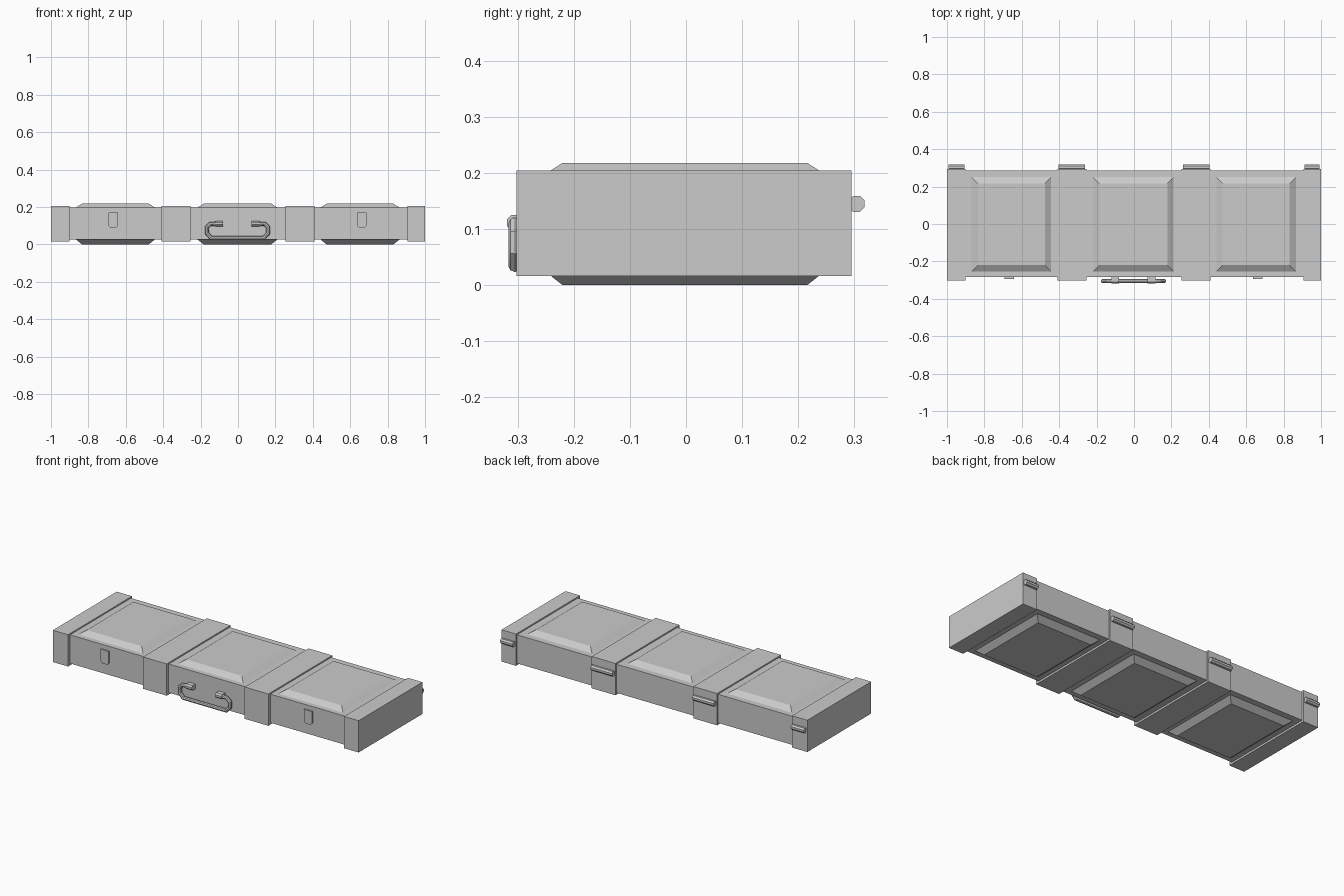
import bpy, bmesh, math
from mathutils import Matrix, Vector

cube = bpy.data.objects.get("Cube")
if cube:
    bpy.data.objects.remove(cube, do_unlink=True)

grey = bpy.data.materials.new("plain_grey")
grey.use_nodes = True
colour = (0.6, 0.6, 0.6, 1)
grey.diffuse_color = colour
grey.node_tree.nodes["Principled BSDF"].inputs["Base Color"].default_value = colour


def finish(name, bm):
    bmesh.ops.recalc_face_normals(bm, faces=bm.faces)
    mesh = bpy.data.meshes.new(name)
    bm.to_mesh(mesh)
    bm.free()
    mesh.materials.append(grey)
    obj = bpy.data.objects.new(name, mesh)
    bpy.context.collection.objects.link(obj)
    return obj


def box(name, x, y, z):
    """Box from (min, max) pairs."""
    bm = bmesh.new()
    bmesh.ops.create_cube(bm, size=1)
    for v in bm.verts:
        v.co = [sum(r) / 2 + c * (r[1] - r[0]) for r, c in zip((x, y, z), v.co)]
    return finish(name, bm)


def raised_panel(name, x, y, z_base, z_top, inset):
    """Rectangular panel with sloping sides."""
    bm = bmesh.new()
    rings = []
    for z, d in ((z_base, 0), (z_top, inset)):
        rings.append([bm.verts.new(p) for p in (
            (x[0] + d, y[0] + d, z), (x[1] - d, y[0] + d, z),
            (x[1] - d, y[1] - d, z), (x[0] + d, y[1] - d, z))])
    low, high = rings
    for i in range(4):
        j = (i + 1) % 4
        bm.faces.new((low[i], low[j], high[j], high[i]))
    bm.faces.new(high)
    bm.faces.new(low[::-1])
    return finish(name, bm)


def rod(name, centre, radius, length, axis, sides=8):
    bm = bmesh.new()
    bmesh.ops.create_cone(bm, cap_ends=True, segments=sides, radius1=radius,
                          radius2=radius, depth=length)
    turn = Matrix.Rotation(math.pi / sides, 4, "Z")
    aim = Vector(axis).to_track_quat("Z", "Y").to_matrix().to_4x4()
    bm.transform(Matrix.Translation(centre) @ aim @ turn)
    return finish(name, bm)


# Case body and the four thicker bands around it
box("case_body", (-0.95, 0.95), (-0.283, 0.286), (0.027, 0.196))
bands = {"left_end": (0.905, 1.0), "left_middle": (0.255, 0.41),
         "right_middle": (-0.41, -0.255), "right_end": (-1.0, -0.9)}
for name, span in bands.items():
    box(name + "_band", span, (-0.302, 0.295), (0.016, 0.204))
    # Hinge barrel behind each band
    middle, length = sum(span) / 2, span[1] - span[0] - 0.014
    rod(name + "_hinge", (middle, 0.304, 0.145), 0.0155, length, (1, 0, 0))

# Raised panels on the lid and on the underside
panels = {"right": (-0.868, -0.443), "centre": (-0.218, 0.212),
          "left": (0.44, 0.865)}
for name, span in panels.items():
    raised_panel(name + "_lid_panel", span, (-0.254, 0.25), 0.196, 0.218, 0.034)
    raised_panel(name + "_base_panel", span, (-0.254, 0.25), 0.027, 0.0, 0.034)

# Front latches, with clipped lower corners
for name, x in (("right", -0.667), ("left", 0.662)):
    latch = box(name + "_latch", (x - 0.026, x + 0.026), (-0.293, -0.281),
                (0.09, 0.17))
    bm = bmesh.new()
    bm.from_mesh(latch.data)
    corners = [e for e in bm.edges
               if all(v.co.z < 0.1 for v in e.verts)
               and abs(e.verts[0].co.x - e.verts[1].co.x) < 0.001]
    bmesh.ops.bevel(bm, geom=corners, offset=0.01, segments=1, affect="EDGES")
    bm.to_mesh(latch.data)
    bm.free()

# Carrying handle: a bent round bar
half = [(0.085, 0.11), (0.145, 0.11), (0.164, 0.092), (0.164, 0.06), (0.14, 0.034)]
path = [(x, z) for x, z in half] + [(-x, z) for x, z in reversed(half)]
curve = bpy.data.curves.new("handle", "CURVE")
curve.dimensions = "3D"
curve.bevel_depth = 0.0115
curve.bevel_resolution = 2
curve.use_fill_caps = True
spline = curve.splines.new("POLY")
spline.points.add(len(path) - 1)
for point, (x, z) in zip(spline.points, path):
    point.co = (x - 0.003, -0.305, z, 1)
curve.materials.append(grey)
handle = bpy.data.objects.new("handle", curve)
bpy.context.collection.objects.link(handle)
bpy.ops.object.select_all(action="DESELECT")
handle.select_set(True)
bpy.context.view_layer.objects.active = handle
bpy.ops.object.convert(target="MESH")
bpy.ops.object.shade_smooth_by_angle(angle=math.radians(35))

# Mounts holding the handle ends
for name, x in (("right", -0.1), ("left", 0.094)):
    rod(name + "_handle_mount", (x, -0.305, 0.111), 0.0155, 0.042, (1, 0, 0))
    box(name + "_handle_bracket", (x - 0.021, x + 0.021), (-0.305, -0.28),
        (0.097, 0.125))
